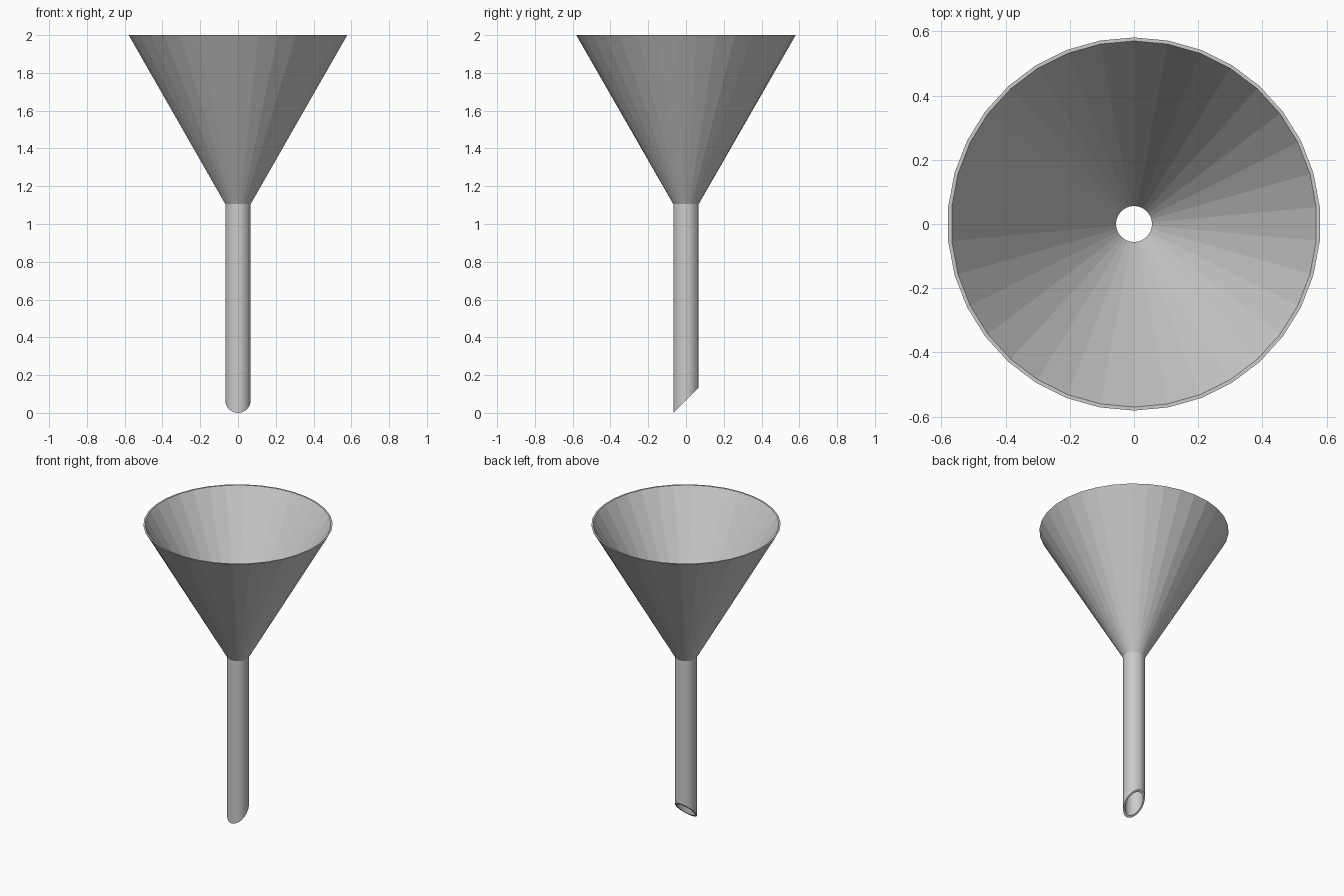
import bpy, bmesh, math

if "Cube" in bpy.data.objects:
    bpy.data.objects.remove(bpy.data.objects["Cube"])

SIDES = 34
R_STEM, R_BORE = 0.067, 0.056
R_RIM, R_MOUTH = 0.581, 0.57
Z_NECK, Z_TOP = 1.105, 2.0

bm = bmesh.new()


def ring(radius, z=None):
    """Ring of vertices; without z it lies on the 45 degree spout cut."""
    verts = []
    for i in range(SIDES):
        a = math.pi / 2 + 2 * math.pi * i / SIDES
        x, y = radius * math.cos(a), radius * math.sin(a)
        verts.append(bm.verts.new((x, y, y + R_STEM if z is None else z)))
    return verts


# Closed wall: outside of stem and cone, over the rim, back down the inside
rings = [
    ring(R_STEM), ring(R_STEM, Z_NECK), ring(R_RIM, Z_TOP),
    ring(R_MOUTH, Z_TOP), ring(R_BORE, Z_NECK), ring(R_BORE),
]
for k, low in enumerate(rings):
    high = rings[(k + 1) % len(rings)]
    for i in range(SIDES):
        j = (i + 1) % SIDES
        bm.faces.new((low[i], low[j], high[j], high[i]))

bmesh.ops.recalc_face_normals(bm, faces=bm.faces[:])
mesh = bpy.data.meshes.new("funnel")
bm.to_mesh(mesh)
bm.free()
funnel = bpy.data.objects.new("funnel", mesh)
bpy.context.collection.objects.link(funnel)
